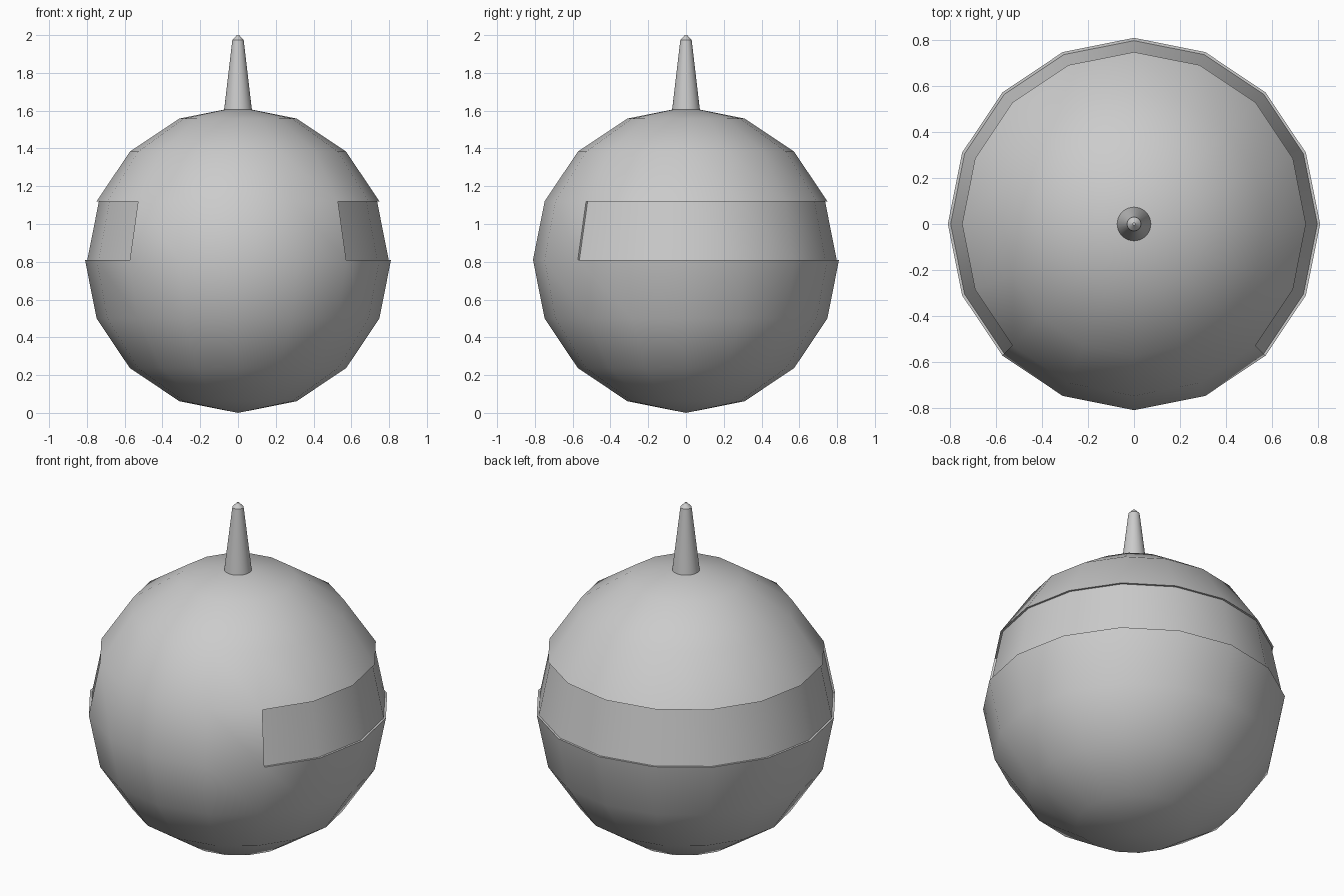
import bpy, bmesh, math

if "Cube" in bpy.data.objects:
    bpy.data.objects.remove(bpy.data.objects["Cube"])

R = 0.81        # ball radius
RECESS = 0.012  # depth of the band


def finish(bm, name):
    bmesh.ops.recalc_face_normals(bm, faces=bm.faces[:])
    mesh = bpy.data.meshes.new(name)
    bm.to_mesh(mesh)
    bm.free()
    ob = bpy.data.objects.new(name, mesh)
    bpy.context.collection.objects.link(ob)
    bpy.ops.object.select_all(action='DESELECT')
    ob.select_set(True)
    bpy.context.view_layer.objects.active = ob
    bpy.ops.object.shade_smooth_by_angle(angle=math.radians(35))
    return ob


# Ball with a shallow recessed band around the sides and back
bm = bmesh.new()
bmesh.ops.create_uvsphere(bm, u_segments=16, v_segments=8, radius=R)


def in_band(face):
    c = face.calc_center_median()
    front = c.y < 0 and abs(c.x) < -c.y
    return 0 < c.z < 0.3 * R and not front


band = [f for f in bm.faces if in_band(f)]
ext = bmesh.ops.extrude_face_region(bm, geom=band)
for v in [g for g in ext["geom"] if isinstance(g, bmesh.types.BMVert)]:
    r = math.hypot(v.co.x, v.co.y)
    v.co.x *= (r - RECESS) / r
    v.co.y *= (r - RECESS) / r
bmesh.ops.delete(bm, geom=[f for f in band if f.is_valid], context='FACES')
bmesh.ops.translate(bm, verts=bm.verts[:], vec=(0, 0, R))
finish(bm, "ball")

# Tapered spike on top, turned from a profile of (radius, height)
profile = [(0.074, 1.60), (0.03, 1.975), (0.006, 2.0)]
SIDES = 32
bm = bmesh.new()
rings = [[bm.verts.new((r * math.cos(math.tau * i / SIDES),
                        r * math.sin(math.tau * i / SIDES), z))
          for i in range(SIDES)] for r, z in profile]
for lo, hi in zip(rings, rings[1:]):
    for i in range(SIDES):
        j = (i + 1) % SIDES
        bm.faces.new((lo[i], lo[j], hi[j], hi[i]))
bm.faces.new(rings[0])
bm.faces.new(rings[-1])
finish(bm, "spike")
